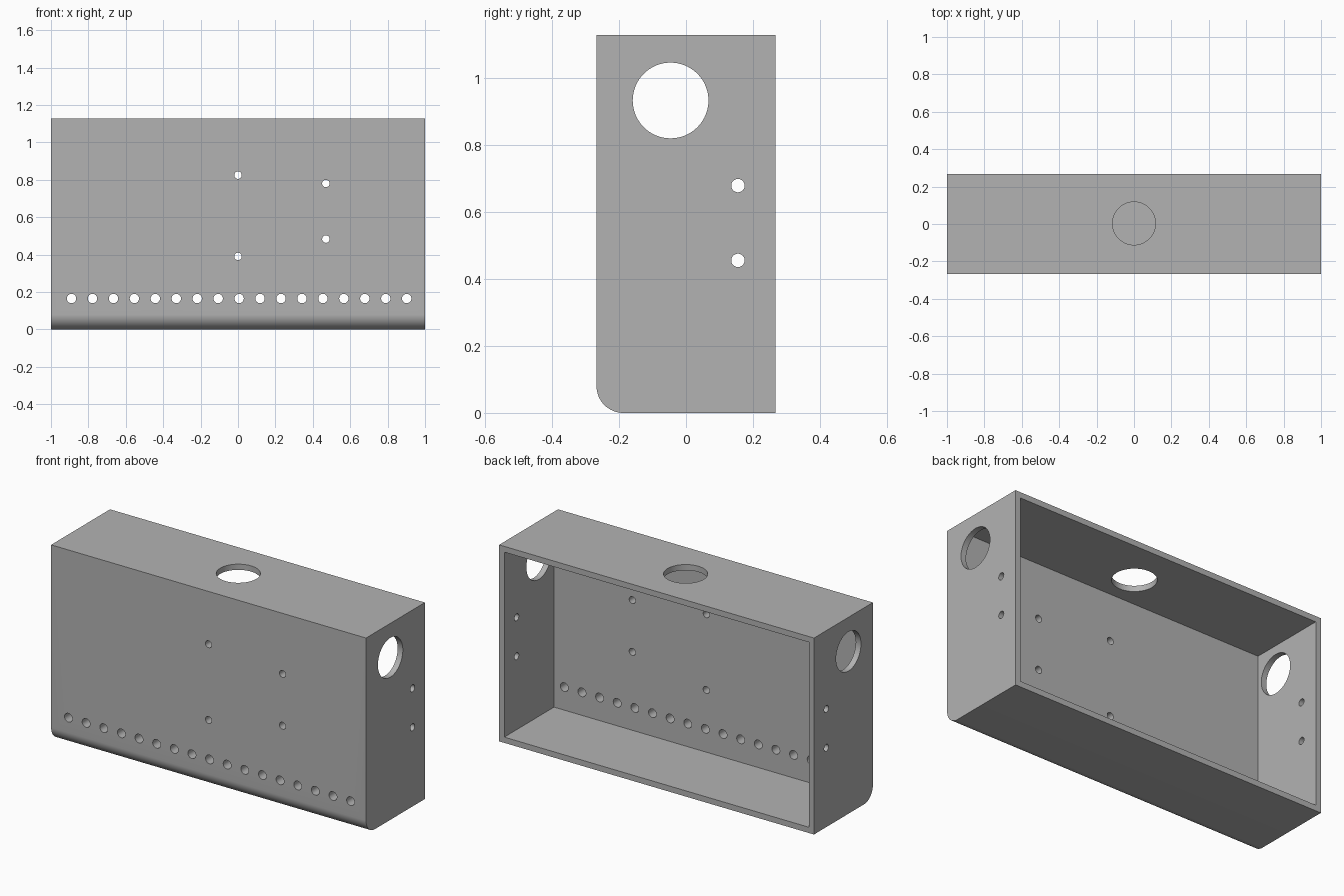
import bpy
import bmesh
from math import pi, sin, cos
from mathutils import Matrix, Vector

cube = bpy.data.objects.get("Cube")
if cube:
    bpy.data.objects.remove(cube, do_unlink=True)

WIDTH, DEPTH, HEIGHT = 2.0, 0.534, 1.128
WALL, FRONT_WALL, FILLET = 0.033, 0.083, 0.08

grey = bpy.data.materials.new("mid grey")
grey.use_nodes = True
GREY = (0.45, 0.45, 0.45, 1)
grey.diffuse_color = GREY
grey.node_tree.nodes["Principled BSDF"].inputs["Base Color"].default_value = GREY


def finish(bm, name):
    bmesh.ops.recalc_face_normals(bm, faces=bm.faces)
    mesh = bpy.data.meshes.new(name)
    bm.to_mesh(mesh)
    bm.free()
    mesh.materials.append(grey)
    obj = bpy.data.objects.new(name, mesh)
    bpy.context.collection.objects.link(obj)
    return obj


def add_hole(bm, centre, axis, radius, length, sides=48):
    turn = Vector(axis).to_track_quat('Z', 'Y').to_matrix().to_4x4()
    bmesh.ops.create_cone(bm, cap_ends=True, segments=sides, radius1=radius,
                          radius2=radius, depth=length,
                          matrix=Matrix.Translation(centre) @ turn)


def cut(target, cutter):
    cutter.hide_render = True
    mod = target.modifiers.new("cut", 'BOOLEAN')
    mod.operation = 'DIFFERENCE'
    mod.solver = 'EXACT'
    mod.object = cutter
    bpy.context.view_layer.objects.active = target
    bpy.ops.object.modifier_apply(modifier=mod.name)
    bpy.data.objects.remove(cutter, do_unlink=True)


# Outer body: side profile with a rounded lower front edge, swept across x
half = DEPTH / 2
profile = [(half, 0), (half, HEIGHT), (-half, HEIGHT)]
for i in range(17):
    a = pi + i / 16 * pi / 2
    profile.append((-half + FILLET + FILLET * cos(a), FILLET + FILLET * sin(a)))
bm = bmesh.new()
side = bm.faces.new([bm.verts.new((-WIDTH / 2, y, z)) for y, z in profile])
swept = bmesh.ops.extrude_face_region(bm, geom=[side])["geom"]
bmesh.ops.translate(bm, vec=(WIDTH, 0, 0),
                    verts=[v for v in swept if isinstance(v, bmesh.types.BMVert)])
enclosure = finish(bm, "enclosure")

# Cavity open at the back
bm = bmesh.new()
y0, y1 = -half + FRONT_WALL, half + 0.1
size = (WIDTH - 2 * WALL, y1 - y0, HEIGHT - 2 * WALL)
bmesh.ops.create_cube(bm, size=1, matrix=Matrix.Translation((0, (y0 + y1) / 2, HEIGHT / 2))
                      @ Matrix.Diagonal((*size, 1)))
cut(enclosure, finish(bm, "cavity_cutter"))

bm = bmesh.new()
# Row of front holes
for i in range(-8, 9):
    add_hole(bm, (0.006 + 0.112 * i, -half, 0.165), (0, 1, 0), 0.025, 0.2, 32)
# Front mounting holes
for x, z in ((0, 0.825), (0, 0.39), (0.47, 0.78), (0.47, 0.483)):
    add_hole(bm, (x, -half, z), (0, 1, 0), 0.02, 0.2, 32)
# Side holes, straight through both sides
add_hole(bm, (0, -0.046, 0.932), (1, 0, 0), 0.113, 2.2, 64)
for z in (0.678, 0.455):
    add_hole(bm, (0, 0.155, z), (1, 0, 0), 0.02, 2.2, 32)
# Top hole
add_hole(bm, (0, 0.003, HEIGHT), (0, 0, 1), 0.115, 0.12, 64)
cut(enclosure, finish(bm, "hole_cutter"))

# Smooth curves, crisp edges
bpy.ops.object.select_all(action='DESELECT')
enclosure.select_set(True)
bpy.context.view_layer.objects.active = enclosure
bpy.ops.object.shade_smooth_by_angle(angle=pi / 6)
